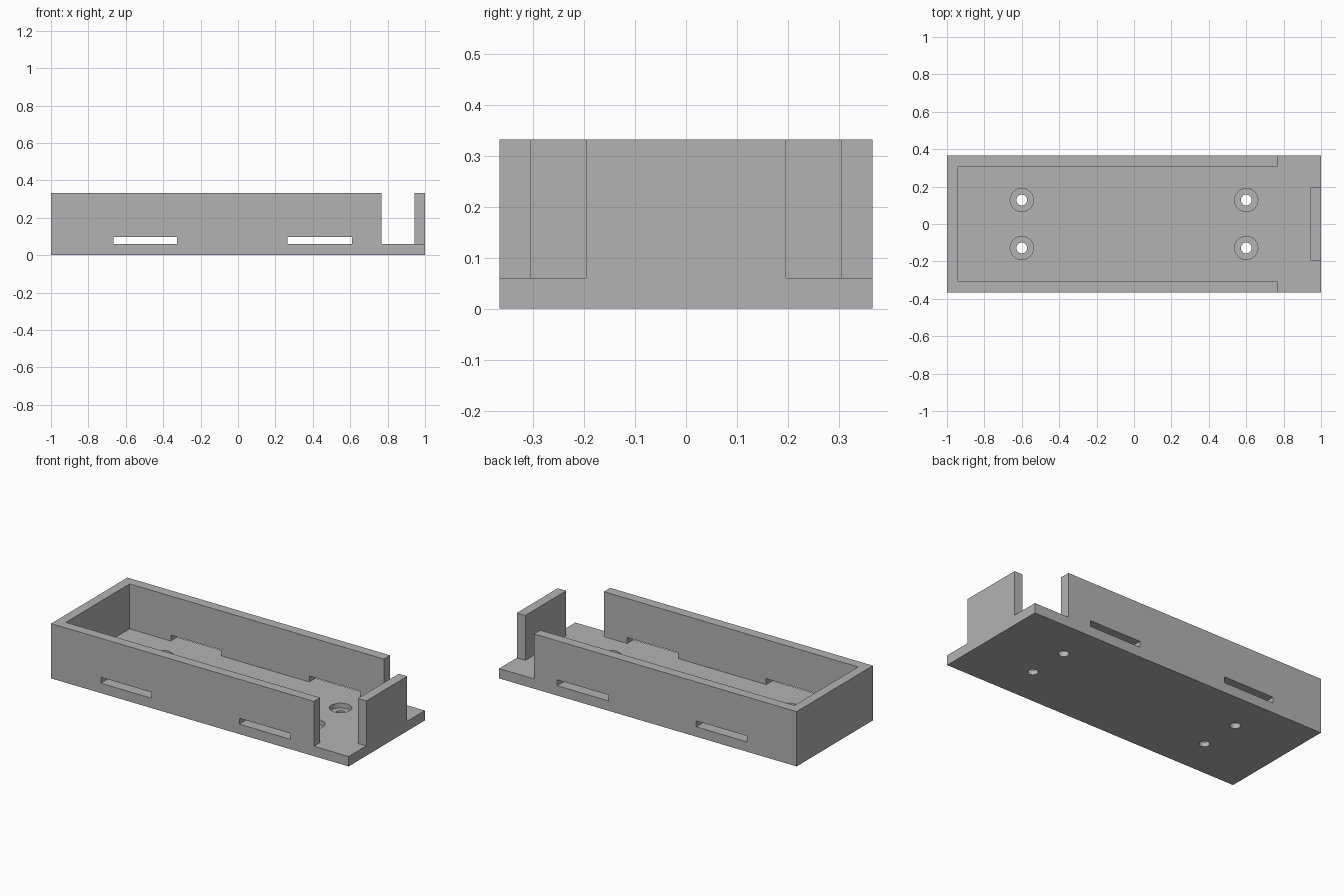
import bpy, bmesh

cube = bpy.data.objects.get("Cube")
if cube:
    bpy.data.objects.remove(cube, do_unlink=True)

HALF_W, HEIGHT, FLOOR = 0.366, 0.333, 0.06
INNER_X, INNER_Y, WALL_END, TAB_Y = 0.943, 0.306, 0.766, 0.196

grey = bpy.data.materials.new("plain grey")
grey.use_nodes = True
colour = (0.45, 0.45, 0.45, 1)
grey.diffuse_color = colour
grey.node_tree.nodes["Principled BSDF"].inputs["Base Color"].default_value = colour


def prism(name, outline, z0, z1):
    """Extrude a plan outline between two heights."""
    bm = bmesh.new()
    face = bm.faces.new([bm.verts.new((x, y, z0)) for x, y in outline])
    top = bmesh.ops.extrude_face_region(bm, geom=[face])["geom"]
    bmesh.ops.translate(bm, vec=(0, 0, z1 - z0),
                        verts=[v for v in top if isinstance(v, bmesh.types.BMVert)])
    bmesh.ops.recalc_face_normals(bm, faces=bm.faces)
    mesh = bpy.data.meshes.new(name)
    bm.to_mesh(mesh)
    bm.free()
    mesh.materials.append(grey)
    obj = bpy.data.objects.new(name, mesh)
    bpy.context.collection.objects.link(obj)
    return obj


def rect(x0, x1, y):
    return [(x0, -y), (x1, -y), (x1, y), (x0, y)]


def cylinder(name, x, y, radius, z0, z1):
    bpy.ops.mesh.primitive_cylinder_add(vertices=40, radius=radius, depth=z1 - z0,
                                        location=(x, y, (z0 + z1) / 2))
    obj = bpy.context.object
    obj.name = name
    obj.data.materials.append(grey)
    return obj


def cut(body, cutter):
    """Subtract the cutter from the body, then discard it."""
    cutter.hide_render = True
    mod = body.modifiers.new("cut", 'BOOLEAN')
    mod.operation, mod.solver, mod.object = 'DIFFERENCE', 'EXACT', cutter
    bpy.context.view_layer.objects.active = body
    bpy.ops.object.modifier_apply(modifier=mod.name)
    bpy.data.objects.remove(cutter, do_unlink=True)


# Solid tray block
tray = prism("tray", rect(-1, 1, HALF_W), 0, HEIGHT)

# Pocket with two open corners, leaving a tab at the +x end
half = [(-INNER_X, -INNER_Y), (WALL_END, -INNER_Y), (WALL_END, -1),
        (1.1, -1), (1.1, -TAB_Y), (INNER_X, -TAB_Y)]
pocket = half + [(x, -y) for x, y in reversed(half)]
cut(tray, prism("pocket_cutter", pocket, FLOOR, 1))

# Strap slots through both long walls, level with the floor
for x0, x1 in ((-0.666, -0.325), (0.265, 0.61)):
    cut(tray, prism("slot_cutter", rect(x0, x1, 1), FLOOR, 0.096))

# Counterbored screw holes
for x in (-0.6, 0.6):
    for y in (-0.128, 0.128):
        cut(tray, cylinder("counterbore_cutter", x, y, 0.062, 0.03, 0.08))
        cut(tray, cylinder("hole_cutter", x, y, 0.029, -0.1, 0.08))

# Smooth the hole walls while keeping all corners sharp
bpy.ops.object.select_all(action='DESELECT')
tray.select_set(True)
bpy.context.view_layer.objects.active = tray
bpy.ops.object.shade_smooth_by_angle(angle=0.5)
